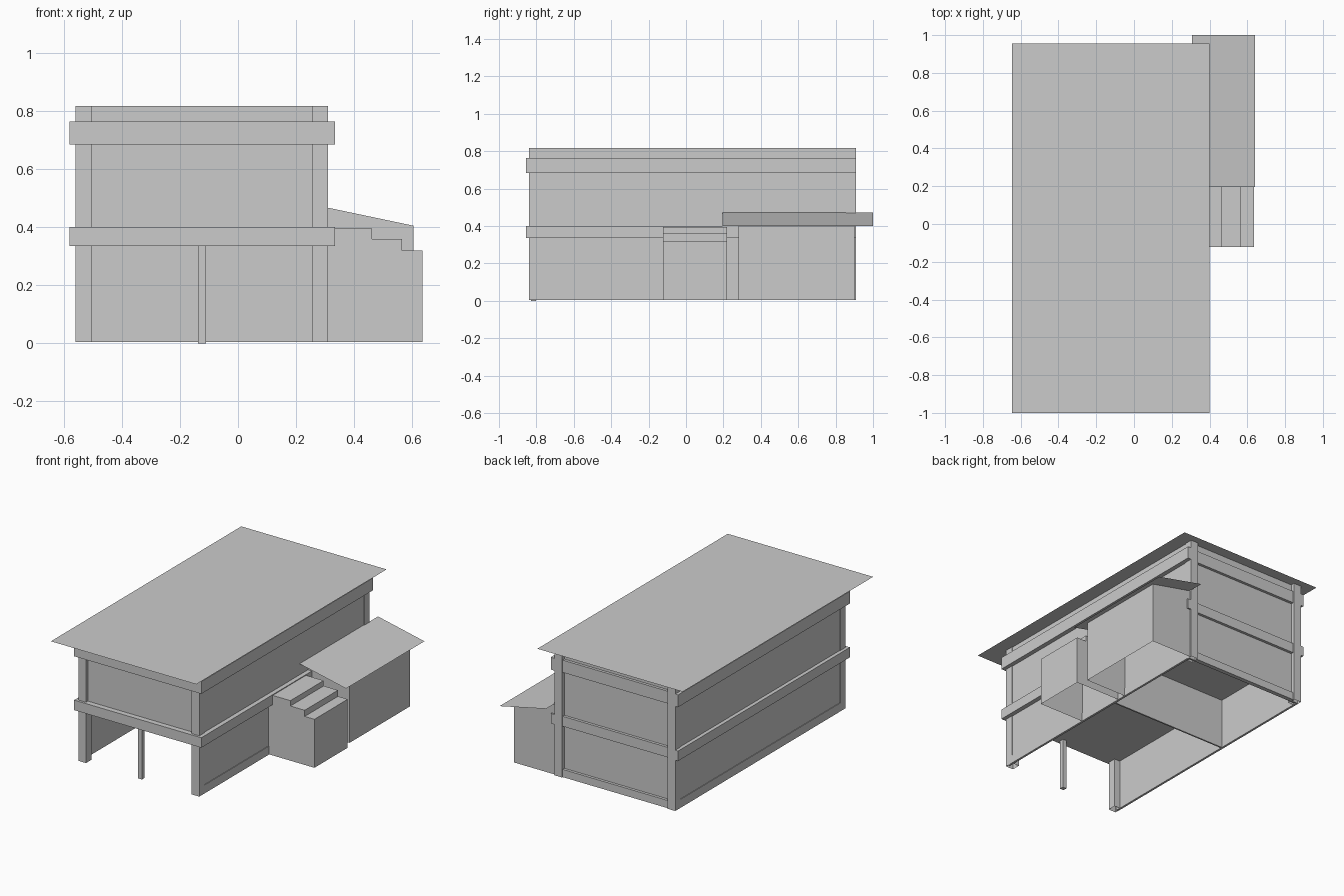
import bpy, bmesh

if "Cube" in bpy.data.objects:
    bpy.data.objects.remove(bpy.data.objects["Cube"])

BASE = 0.005


def prism(name, profile, y0, y1, open_bottom=False):
    """Extrude an x-z outline along y; optionally leave the underside open."""
    bm = bmesh.new()
    a = [bm.verts.new((x, y0, z)) for x, z in profile]
    b = [bm.verts.new((x, y1, z)) for x, z in profile]
    n = len(profile)
    bm.faces.new(a)
    bm.faces.new(b[::-1])
    for i in range(n):
        j = (i + 1) % n
        bm.faces.new((a[i], b[i], b[j], a[j]))
    bmesh.ops.recalc_face_normals(bm, faces=bm.faces)
    if open_bottom:
        low = min(z for _, z in profile)
        faces = [f for f in bm.faces if all(abs(v.co.z - low) < 1e-5 for v in f.verts)]
        bmesh.ops.delete(bm, geom=faces, context='FACES_ONLY')
    me = bpy.data.meshes.new(name)
    bm.to_mesh(me)
    bm.free()
    ob = bpy.data.objects.new(name, me)
    bpy.context.collection.objects.link(ob)
    return ob


def box(name, x0, x1, y0, y1, z0, z1, open_bottom=False):
    return prism(name, [(x0, z0), (x1, z0), (x1, z1), (x0, z1)], y0, y1, open_bottom)


def sheet(name, x0, z0, x1, z1, y0, y1):
    me = bpy.data.meshes.new(name)
    me.from_pydata([(x0, y0, z0), (x1, y0, z1), (x1, y1, z1), (x0, y1, z0)], [], [(0, 1, 2, 3)])
    bpy.context.collection.objects.link(bpy.data.objects.new(name, me))


# Roof sheet
sheet("main_roof", -0.645, 0.82, 0.40, 0.82, -1.0, 0.955)

# Upper storey
box("upper_storey", -0.556, 0.306, -0.82, 0.885, 0.39, 0.818)

# Corner columns
for xn, x0 in (("left", -0.56), ("right", 0.255)):
    for yn, y0 in (("front", -0.84), ("back", 0.855)):
        box(f"{yn}_{xn}_column", x0, x0 + 0.055, y0, y0 + 0.055, BASE, 0.818, True)

# Ground floor side walls with low sills
for n, x0, x1, s0, s1 in (("left", -0.556, -0.546, -0.56, -0.55),
                          ("right", 0.296, 0.306, 0.30, 0.31)):
    box(f"{n}_wall", x0, x1, -0.82, 0.885, BASE, 0.34)
    box(f"{n}_sill", s0, s1, -0.80, 0.87, BASE, 0.06)

# Back wall, sill and the wall behind the open front bay
box("back_wall", -0.55, 0.30, 0.875, 0.885, BASE, 0.34)
box("back_sill", -0.51, 0.26, 0.88, 0.903, BASE, 0.055)
box("bay_wall", -0.55, 0.30, 0.17, 0.18, BASE, 0.34)

# Floor and eaves bands: full slab plus overhanging side strips
for n, z0, z1 in (("floor", 0.335, 0.40), ("eaves", 0.685, 0.765)):
    box(f"{n}_band", -0.58, 0.335, -0.855, 0.903, z0, z1)
    box(f"{n}_band_left_end", -0.58, -0.56, 0.90, 0.91, z0, z1)
    box(f"{n}_band_right_end", 0.31, 0.335, 0.90, 0.91, z0, z1)

# Slim post in the open bay
box("front_post", -0.137, -0.11, -0.83, -0.803, 0.0, 0.336)

# Side steps
prism("side_steps", [(0.306, BASE), (0.635, BASE), (0.635, 0.32), (0.565, 0.32),
                     (0.565, 0.36), (0.462, 0.36), (0.462, 0.395), (0.306, 0.395)],
      -0.122, 0.22, True)

# Annex with a lean-to roof
prism("annex", [(0.306, BASE), (0.605, BASE), (0.605, 0.405), (0.306, 0.468)], 0.28, 0.90, True)
sheet("annex_roof", 0.306, 0.472, 0.64, 0.40, 0.195, 1.0)
